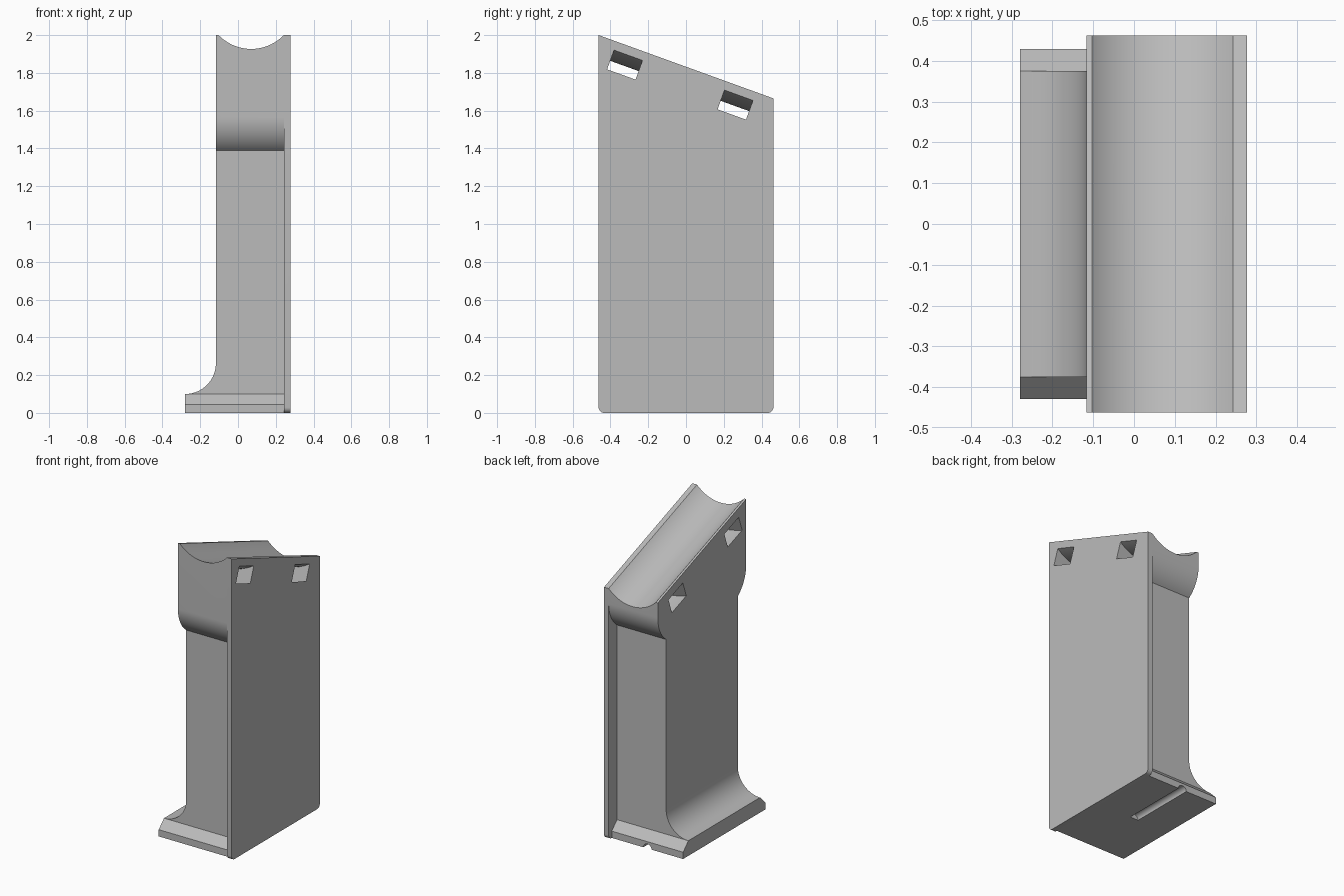
import bpy, bmesh, math
from math import pi, sin, cos, radians
from mathutils import Matrix, Vector

cube = bpy.data.objects.get("Cube")
if cube:
    bpy.data.objects.remove(cube, do_unlink=True)

grey = bpy.data.materials.new("plain grey")
grey.use_nodes = True
COLOUR = (0.5, 0.5, 0.5, 1)
grey.diffuse_color = COLOUR
grey.node_tree.nodes["Principled BSDF"].inputs["Base Color"].default_value = COLOUR

# Main dimensions
HALF, COL, FOOT = 0.4625, 0.375, 0.43       # half depths: plate, column, foot
BACK, JOIN, FACE, TOE = 0.277, 0.243, -0.117, -0.28   # x stations
HIGH, LOW = 2.0, 1.665                      # top edge, front and rear
TILT = math.atan2(HIGH - LOW, 2 * HALF)
MID = 0.07                                  # x centre of the cradle


def arc(cx, cy, r, a0, a1, n=24):
    return [(cx + r * cos(radians(a0 + (a1 - a0) * i / n)),
             cy + r * sin(radians(a0 + (a1 - a0) * i / n))) for i in range(n + 1)]


def prism(name, pts, place, a, b):
    """Extrude a 2D outline between a and b; place maps (u, v, w) to space."""
    bm = bmesh.new()
    lo = [bm.verts.new(place(u, v, a)) for u, v in pts]
    hi = [bm.verts.new(place(u, v, b)) for u, v in pts]
    bm.faces.new(lo)
    bm.faces.new(hi)
    for i in range(len(pts)):
        j = (i + 1) % len(pts)
        bm.faces.new((lo[i], lo[j], hi[j], hi[i]))
    bmesh.ops.recalc_face_normals(bm, faces=bm.faces)
    mesh = bpy.data.meshes.new(name)
    bm.to_mesh(mesh)
    bm.free()
    mesh.materials.append(grey)
    ob = bpy.data.objects.new(name, mesh)
    bpy.context.collection.objects.link(ob)
    return ob


def combine(ob, tool, operation):
    mod = ob.modifiers.new(operation, 'BOOLEAN')
    mod.operation, mod.object, mod.solver = operation, tool, 'EXACT'
    bpy.ops.object.select_all(action='DESELECT')
    bpy.context.view_layer.objects.active = ob
    ob.select_set(True)
    bpy.ops.object.modifier_apply(modifier=mod.name)
    bpy.data.objects.remove(tool, do_unlink=True)


def side(u, v, w):      # outline in y-z, extruded along x
    return (w, u, v)


def front(u, v, w):     # outline in x-z, extruded along y
    return (u, w, v)


def sloped(u, v, w):    # outline in x and depth under the top, run along the slope
    p = Matrix.Rotation(-TILT, 3, 'X') @ Vector((0, w, -v))
    return (u, p.y, p.z + (HIGH + LOW) / 2)


# Column with a rounded, overhanging head
step = HALF - COL
rise = 0.175
rad = (rise ** 2 + step ** 2) / (2 * step)
sweep = math.degrees(math.asin(rise / rad))
bulge = arc(HALF - rad, 1.39 + rise, rad, -sweep, 0, 14)
outline = [(-COL, 0), (COL, 0)] + bulge + [(HALF, LOW), (-HALF, HIGH)]
outline += [(-y, z) for y, z in reversed(bulge)]
body = prism("grip_body", outline, side, FACE, JOIN)

# Cradle trough along the sloping top
half_w, sag = 0.173, 0.069
r = (half_w ** 2 + sag ** 2) / (2 * sag)
ang = math.degrees(math.asin(half_w / r))
trough = arc(MID, sag - r, r, 90 - ang, 90 + ang, 40)
trough += [(MID - half_w, -0.1), (MID + half_w, -0.1)]
combine(body, prism("trough_cutter", trough, sloped, -0.8, 0.8), 'DIFFERENCE')

# Back plate with rounded lower corners
c = 0.03
plate = arc(c - HALF, c, c, 180, 270, 8) + arc(HALF - c, c, c, 270, 360, 8)
plate += [(HALF, LOW), (-HALF, HIGH)]
combine(body, prism("back_plate", plate, side, JOIN, BACK), 'UNION')

# Foot with chamfered ends
foot = [(-FOOT, 0), (FOOT, 0), (FOOT, 0.045), (COL, 0.1), (-COL, 0.1), (-FOOT, 0.045)]
combine(body, prism("foot", foot, side, TOE, JOIN), 'UNION')

# Concave fillet from foot to column
f = FACE - TOE
fillet = arc(TOE, 0.1 + f, f, 270, 360) + [(FACE + 0.05, 0.1 + f), (FACE + 0.05, 0.05), (TOE, 0.05)]
combine(body, prism("foot_fillet", fillet, front, -COL, COL), 'UNION')

# Two curved strap slots passing under the cradle
slot = arc(MID, -0.28, 0.387, 35, 145, 40) + arc(MID, -0.28, 0.482, 145, 35, 40)
for w in (-0.308, 0.314):
    combine(body, prism("slot_cutter", slot, sloped, w - 0.08, w + 0.08), 'DIFFERENCE')

# Small half-round channel under the foot, open at the rear
channel = arc((TOE + JOIN) / 2, 0, 0.03, 0, 360, 24)[:-1]
combine(body, prism("channel_cutter", channel, front, -0.02, 0.6), 'DIFFERENCE')

bpy.ops.object.select_all(action='DESELECT')
body.select_set(True)
bpy.context.view_layer.objects.active = body
bpy.ops.object.shade_smooth_by_angle(angle=radians(30))
